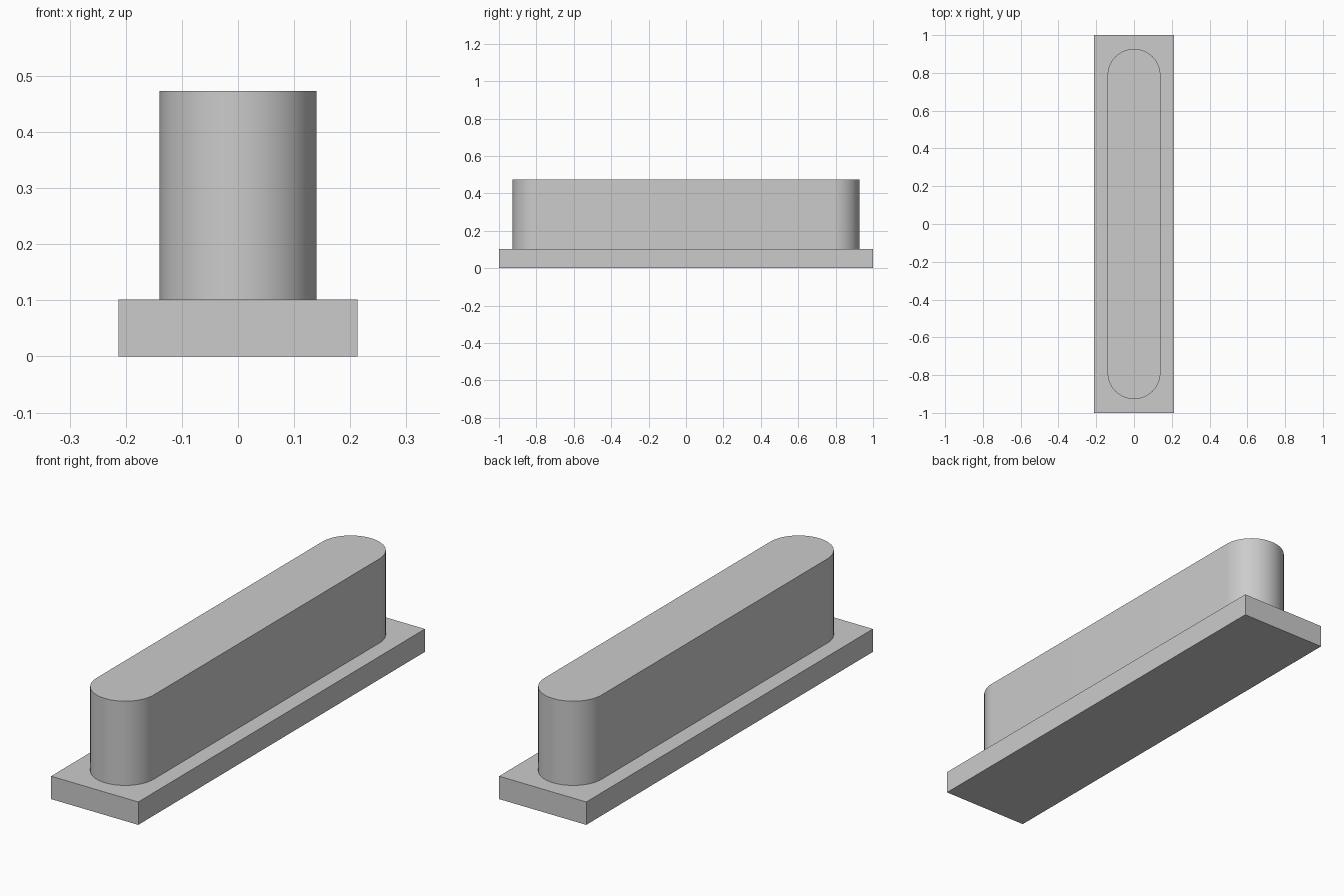
import bpy
import bmesh
from math import cos, sin, pi, radians

cube = bpy.data.objects.get("Cube")
if cube:
    bpy.data.objects.remove(cube, do_unlink=True)

# Single grey material
GREY = (0.6, 0.6, 0.6, 1.0)
grey = bpy.data.materials.new("light grey")
grey.use_nodes = True
grey.diffuse_color = GREY
grey.node_tree.nodes["Principled BSDF"].inputs["Base Color"].default_value = GREY


def extruded_part(name, outline, bottom, top):
    """Closed prism from a counter-clockwise outline."""
    bm = bmesh.new()
    base = bm.faces.new([bm.verts.new((x, y, bottom)) for x, y in outline])
    ext = bmesh.ops.extrude_face_region(bm, geom=[base], use_keep_orig=True)
    moved = [v for v in ext["geom"] if isinstance(v, bmesh.types.BMVert)]
    bmesh.ops.translate(bm, verts=moved, vec=(0, 0, top - bottom))
    bmesh.ops.recalc_face_normals(bm, faces=bm.faces)
    mesh = bpy.data.meshes.new(name)
    bm.to_mesh(mesh)
    bm.free()
    mesh.materials.append(grey)
    obj = bpy.data.objects.new(name, mesh)
    bpy.context.collection.objects.link(obj)
    return obj


def slot_outline(radius, half_length, steps=32):
    """Rectangle with semicircular ends along y."""
    centre = half_length - radius
    points = []
    for side, start in ((1, 0), (-1, pi)):
        for i in range(steps + 1):
            a = start + pi * i / steps
            points.append((radius * cos(a), side * centre + radius * sin(a)))
    return points


# Rectangular base plate
W, L, PLATE_TOP = 0.213, 1.0, 0.101
extruded_part("base_plate", [(-W, -L), (W, -L), (W, L), (-W, L)], 0, PLATE_TOP)

# Round-ended upright block
block = extruded_part("rounded_block", slot_outline(0.14, 0.927), PLATE_TOP, 0.473)
bpy.ops.object.select_all(action="DESELECT")
block.select_set(True)
bpy.context.view_layer.objects.active = block
bpy.ops.object.shade_smooth_by_angle(angle=radians(30))
